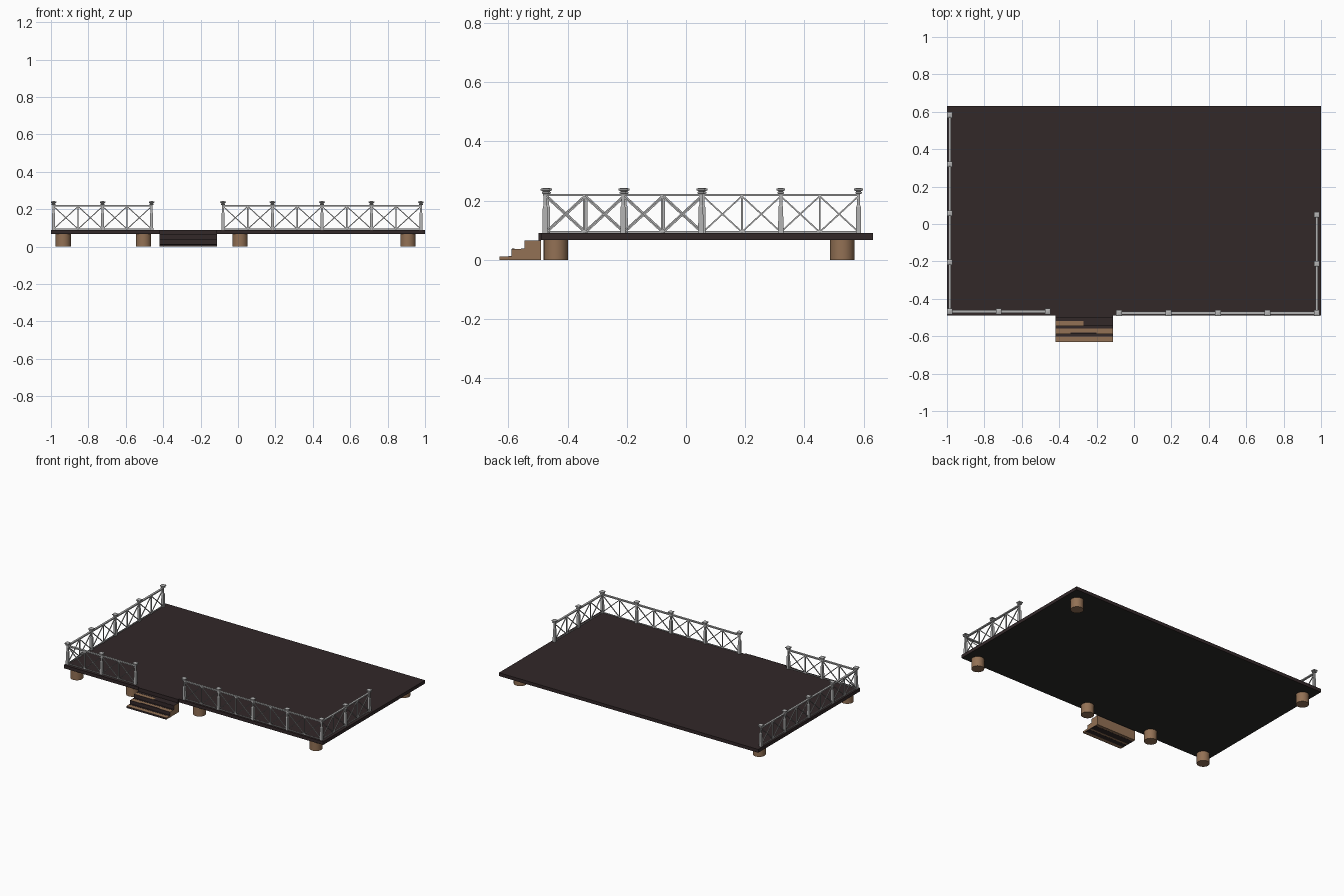
import bpy, bmesh
from mathutils import Vector, Matrix

if "Cube" in bpy.data.objects:
    bpy.data.objects.remove(bpy.data.objects["Cube"])


def material(name, rgb):
    m = bpy.data.materials.new(name)
    m.use_nodes = True
    m.diffuse_color = (*rgb, 1)
    m.node_tree.nodes["Principled BSDF"].inputs["Base Color"].default_value = (*rgb, 1)
    return m


DARK = material("dark stained wood", (0.032, 0.021, 0.022))
BLACK = material("black underside", (0.024, 0.023, 0.02))
BROWN = material("brown wood", (0.29, 0.165, 0.09))
GREY = material("light grey metal", (0.45, 0.45, 0.45))


def finish(bm, name, mat):
    bmesh.ops.recalc_face_normals(bm, faces=bm.faces)
    mesh = bpy.data.meshes.new(name)
    bm.to_mesh(mesh)
    bm.free()
    mesh.materials.append(mat)
    ob = bpy.data.objects.new(name, mesh)
    bpy.context.collection.objects.link(ob)
    return ob


def add_box(bm, lo, hi):
    lo, hi = Vector(lo), Vector(hi)
    size = Matrix.Diagonal((*(hi - lo), 1))
    bmesh.ops.create_cube(bm, size=1, matrix=Matrix.Translation((lo + hi) / 2) @ size)


def box(name, lo, hi, mat):
    bm = bmesh.new()
    add_box(bm, lo, hi)
    return finish(bm, name, mat)


def add_bar(bm, a, b, width, height=None):
    """Bar between two points; height is its upright thickness."""
    a, b = Vector(a), Vector(b)
    d = b - a
    side = d.cross((0, 0, 1))
    side = side.normalized() if side.length > 1e-6 else Vector((1, 0, 0))
    along = d.normalized()
    turn = Matrix((side, along.cross(side), along)).transposed().to_4x4()
    size = Matrix.Diagonal((width, height or width, d.length, 1))
    bmesh.ops.create_cube(bm, size=1, matrix=Matrix.Translation((a + b) / 2) @ turn @ size)


# Deck with a black underside
FLOOR, UNDER, FRONT = 0.09, 0.067, -0.49
deck = box("deck", (-1, FRONT, UNDER), (1, 0.632, FLOOR), DARK)
deck.data.materials.append(BLACK)
for f in deck.data.polygons:
    f.material_index = int(f.normal.z < -0.5)

# Round foundation piers
for i, (x, y) in enumerate([(-0.935, -0.44), (-0.505, -0.44), (0.011, -0.44),
                            (0.909, -0.44), (-0.935, 0.528), (0.909, 0.528)]):
    bm = bmesh.new()
    bmesh.ops.create_cone(bm, cap_ends=True, segments=24, radius1=0.041, radius2=0.041,
                          depth=UNDER, matrix=Matrix.Translation((x, y, UNDER / 2)))
    for f in bm.faces:
        f.smooth = abs(f.normal.z) < 0.5
    pier = finish(bm, f"pier_{i + 1}", BROWN)
    for e in pier.data.edges:
        v = [pier.data.vertices[k].co.z for k in e.vertices]
        e.use_edge_sharp = abs(v[0] - v[1]) < 0.001

# Stairs: brown steps with dark risers and dark strips behind each tread
X0, X1 = -0.42, -0.112
STEPS = [(-0.63, 0.012), (-0.588, 0.037), (-0.545, 0.064)]
T = 0.001
dark = bmesh.new()
base = 0
for i, (y, z) in enumerate(STEPS):
    box(f"step_{i + 1}", (X0, y, base), (X1, FRONT, z), BROWN)
    back = STEPS[i + 1][0] if i < 2 else FRONT
    add_box(dark, (X0, y - T, base), (X1, y, z))
    cover = 0.5 if i == 2 else 0.3
    add_box(dark, (X0, back - (back - y) * cover, z), (X1, back, z + T))
    base = z
# Worn dark patches on the treads
add_box(dark, (-0.27, -0.545, 0.064), (X1, -0.517, 0.064 + T))
add_box(dark, (-0.34, -0.588, 0.037), (-0.2, -0.58, 0.037 + T))
# Dark strips under the stairs and the trim at the deck edge
add_box(dark, (X0, -0.605, -T / 2), (X1, -0.57, T / 2))
add_box(dark, (X0, -0.555, -T / 2), (X1, -0.51, T / 2))
add_box(dark, (X0, -0.499, 0.064), (X1, FRONT, FLOOR))
finish(dark, "stair_boards", DARK)

# Railings
RAIL = 0.219
POST = [(0.009, FLOOR), (0.008, 0.178), (0.005, 0.186), (0.005, 0.222), (0.011, 0.224),
        (0.011, 0.229), (0.007, 0.231), (0.015, 0.235), (0.015, 0.24), (0.006, 0.243)]


def add_post(bm, p):
    """Square turned post with a moulded cap."""
    rings = [[bm.verts.new((p.x + sx * r, p.y + sy * r, z))
              for sx, sy in ((-1, -1), (1, -1), (1, 1), (-1, 1))] for r, z in POST]
    for a, b in zip(rings, rings[1:]):
        for k in range(4):
            n = (k + 1) % 4
            bm.faces.new((a[k], a[n], b[n], b[k]))
    bm.faces.new(rings[0][::-1])
    bm.faces.new(rings[-1])


def railing(name, start, end, panels, first_post=True):
    a, b = Vector((*start, 0)), Vector((*end, 0))
    up = Vector((0, 0, 1))
    low, high = up * 0.094, up * (RAIL - 0.004)
    bm = bmesh.new()
    add_bar(bm, a + up * RAIL, b + up * RAIL, 0.014, 0.008)
    add_bar(bm, a + up * 0.095, b + up * 0.095, 0.005)
    n = panels * 2
    for i in range(n + 1):
        p = a.lerp(b, i / n)
        if i % 2:
            add_bar(bm, p + up * FLOOR, p + high, 0.006)
        elif i or first_post:
            add_post(bm, p)
        if i < n:
            q = a.lerp(b, (i + 1) / n)
            add_bar(bm, p + low, q + high, 0.005)
            add_bar(bm, p + high, q + low, 0.005)
    finish(bm, name, GREY)


railing("front_railing_right", (-0.986, -0.468), (-0.462, -0.468), 2)
railing("front_railing_left", (-0.08, -0.476), (0.978, -0.476), 4)
railing("side_railing_right", (-0.986, -0.468), (-0.986, 0.583), 4, False)
railing("side_railing_left", (0.978, -0.476), (0.978, 0.05), 2, False)
